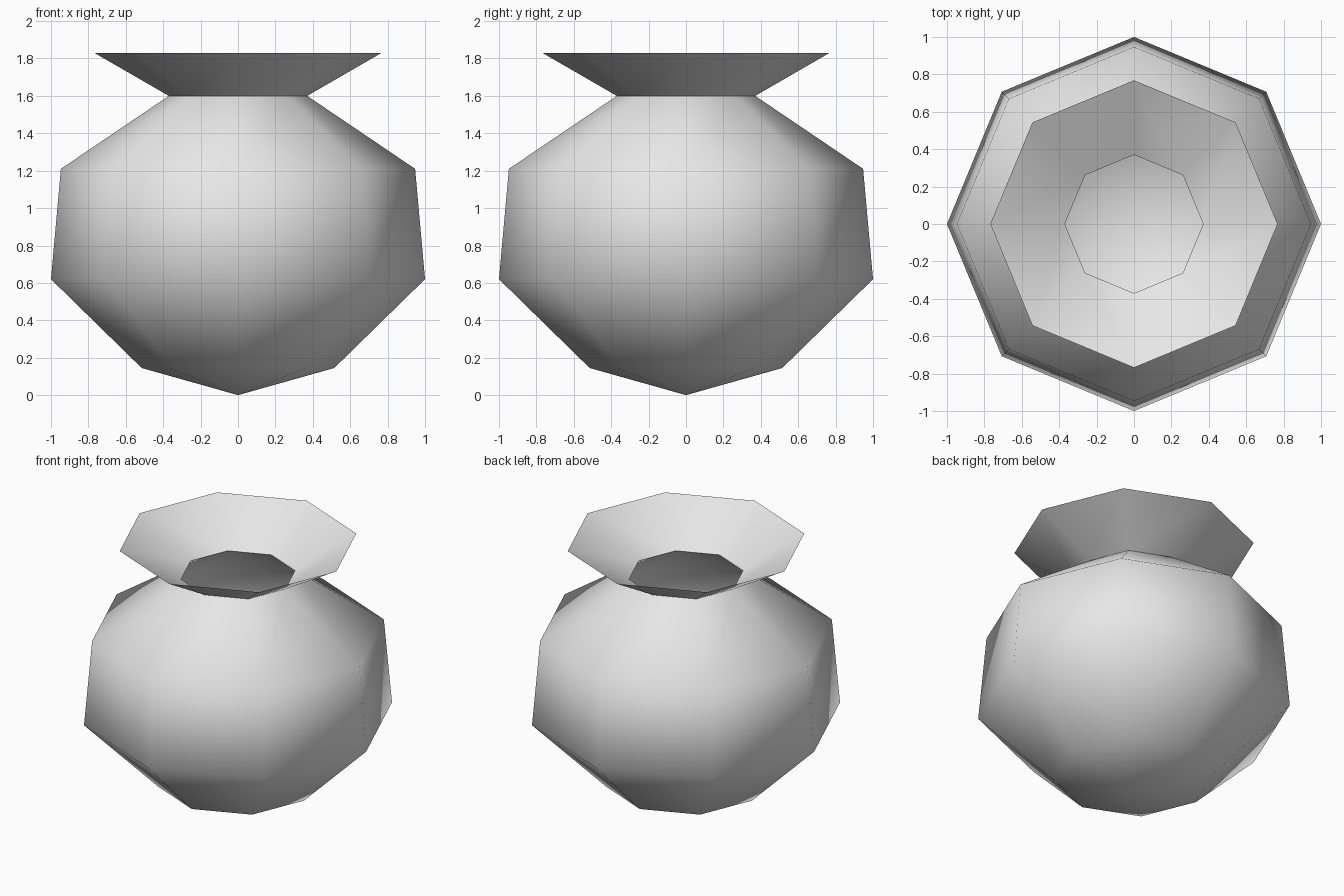
import bpy
import bmesh
from math import cos, sin, radians, tau

cube = bpy.data.objects.get("Cube")
if cube:
    bpy.data.objects.remove(cube, do_unlink=True)

SIDES = 8

# One plain clay colour
clay = bpy.data.materials.new("light_grey_clay")
clay.use_nodes = True
grey = (0.8, 0.8, 0.8, 1)
clay.diffuse_color = grey
clay.node_tree.nodes["Principled BSDF"].inputs["Base Color"].default_value = grey


def lathe(name, profile):
    """Turn a (radius, height) profile into an open eight-sided shell."""
    bm = bmesh.new()
    rings = []
    for r, z in profile:
        if r == 0:
            rings.append([bm.verts.new((0, 0, z))] * SIDES)
        else:
            rings.append([bm.verts.new((r * cos(tau * i / SIDES), r * sin(tau * i / SIDES), z))
                          for i in range(SIDES)])
    for low, high in zip(rings, rings[1:]):
        for i in range(SIDES):
            j = (i + 1) % SIDES
            corners = dict.fromkeys([low[i], low[j], high[j], high[i]])
            bm.faces.new(list(corners))
    mesh = bpy.data.meshes.new(name)
    bm.to_mesh(mesh)
    bm.free()
    mesh.materials.append(clay)
    obj = bpy.data.objects.new(name, mesh)
    bpy.context.collection.objects.link(obj)
    bpy.ops.object.select_all(action="DESELECT")
    obj.select_set(True)
    bpy.context.view_layer.objects.active = obj
    bpy.ops.object.shade_smooth_by_angle(angle=radians(80))
    return obj


# Round pot body with a pointed base, open at the neck
NECK = (0.37, 1.6)
lathe("pot_body", [(0, 0), (0.515, 0.145), (1, 0.62), (0.947, 1.21), NECK])

# Flared rim opening upward from the neck
lathe("flared_rim", [NECK, (0.768, 1.83)])
